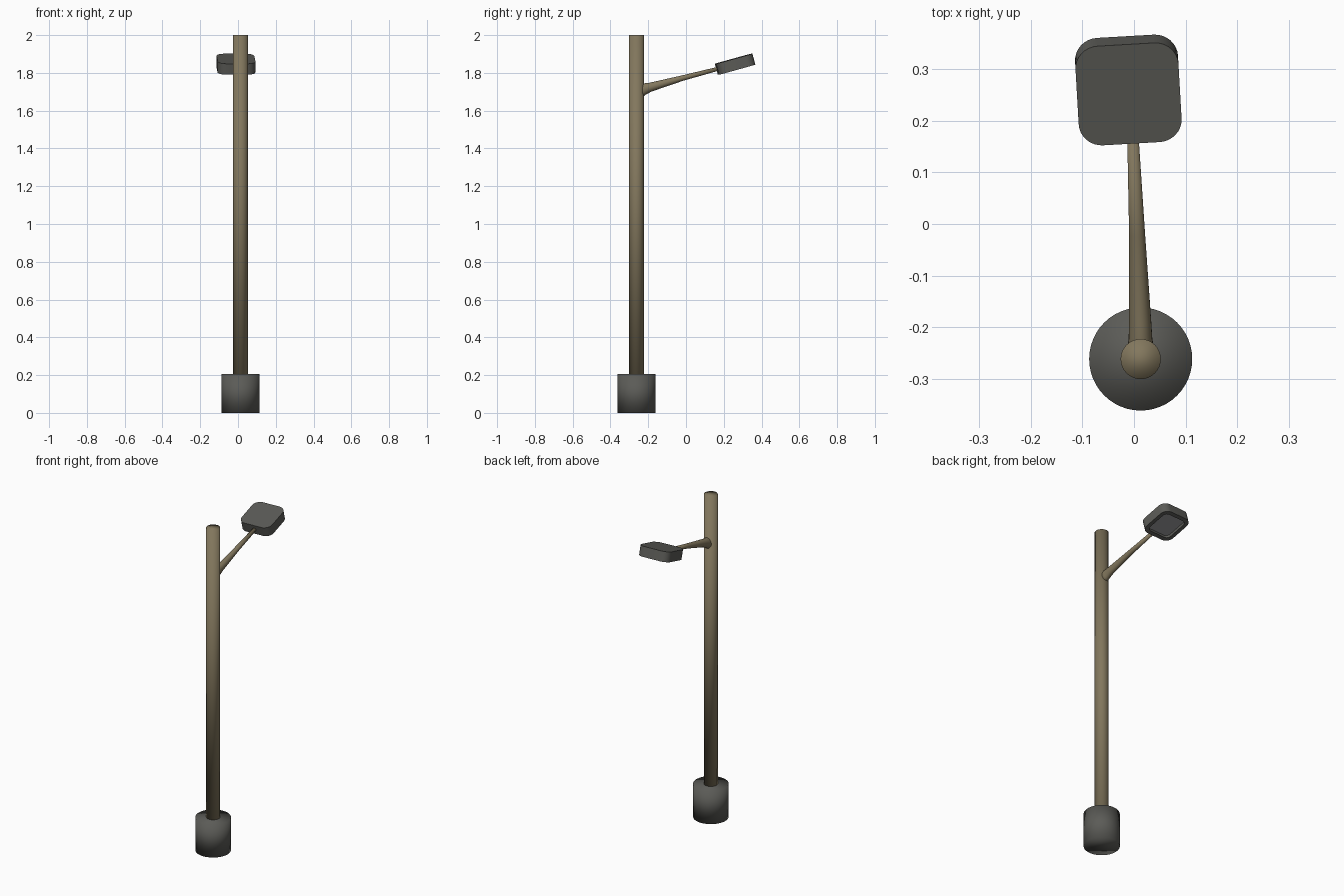
import bpy, bmesh, math
from mathutils import Vector, Matrix

if "Cube" in bpy.data.objects:
    bpy.data.objects.remove(bpy.data.objects["Cube"])


def material(name, rgb):
    m = bpy.data.materials.new(name)
    m.diffuse_color = (*rgb, 1)
    m.use_nodes = True
    m.node_tree.nodes["Principled BSDF"].inputs["Base Color"].default_value = m.diffuse_color
    return m


bronze = material("bronze_paint", (0.225, 0.185, 0.11))
concrete = material("dark_grey", (0.105, 0.105, 0.095))
lens_grey = material("lens_grey", (0.30, 0.30, 0.31))


def finish(name, bm, mats):
    bmesh.ops.recalc_face_normals(bm, faces=bm.faces)
    me = bpy.data.meshes.new(name)
    bm.to_mesh(me)
    bm.free()
    for m in mats:
        me.materials.append(m)
    ob = bpy.data.objects.new(name, me)
    bpy.context.collection.objects.link(ob)
    return ob


def smooth(ob):
    for p in ob.data.polygons:
        p.use_smooth = True


def loft(bm, rings):
    """Skin a list of equal point loops and cap both ends."""
    loops = [[bm.verts.new(p) for p in r] for r in rings]
    n = len(loops[0])
    for a, b in zip(loops, loops[1:]):
        for i in range(n):
            j = (i + 1) % n
            bm.faces.new((a[i], a[j], b[j], b[i]))
    bm.faces.new(loops[0][::-1])
    return bm.faces.new(loops[-1])


def tube(name, path, mat, sides=32):
    """path: list of (point, radius x, radius across), rings face along the path."""
    bm = bmesh.new()
    d = (Vector(path[-1][0]) - Vector(path[0][0])).normalized()
    q = d.to_track_quat('Z', 'Y')
    rings = []
    for p, rx, ry in path:
        rings.append([Vector(p) + q @ Vector((rx * math.cos(2 * math.pi * i / sides),
                                              ry * math.sin(2 * math.pi * i / sides), 0))
                      for i in range(sides)])
    loft(bm, rings)
    ob = finish(name, bm, [mat])
    smooth(ob)
    return ob


X, Y = 0.013, -0.262
# footing and pole: softly shaded all over, caps included
tube("footing", [((X, Y, 0), .1, .1), ((X, Y, .205), .1, .1)], concrete, 48)
tube("pole", [((X, Y, .19), .039, .039), ((X, Y, 2.0), .039, .039)], bronze)

# tapering arm with a flared root
tube("arm", [((.013, -.25, 1.70), .027, .036),
             ((.0125, -.222, 1.714), .023, .031),
             ((.012, -.19, 1.724), .0215, .024),
             ((.006, -.02, 1.772), .0155, .0145),
             ((-.003, .19, 1.827), .0105, .010)], bronze, 24)


# lamp head: rounded square, tilted, with a recessed lens underneath
def rounded(half, r, z, steps=8):
    pts = []
    for k, (sx, sy) in enumerate(((1, 1), (-1, 1), (-1, -1), (1, -1))):
        for s in range(steps + 1):
            a = math.pi / 2 * (k + s / steps)
            pts.append(Vector((sx * (half - r) + r * math.cos(a),
                               sy * (half - r) + r * math.sin(a), z)))
    return pts


place = (Matrix.Translation((-.011, .26, 1.846)) @ Matrix.Rotation(math.radians(3.3), 4, 'Z')
         @ Matrix.Rotation(math.radians(15.5), 4, 'X'))
bm = bmesh.new()
lens = loft(bm, [rounded(.1, .045, .03), rounded(.1, .045, -.03),
                 rounded(.077, .025, -.03), rounded(.077, .025, -.014)])
lens.material_index = 1
bm.transform(place)
head = finish("lamp_head", bm, [concrete, lens_grey])
bpy.context.view_layer.objects.active = head
head.select_set(True)
bpy.ops.object.shade_smooth_by_angle(angle=math.radians(30))
